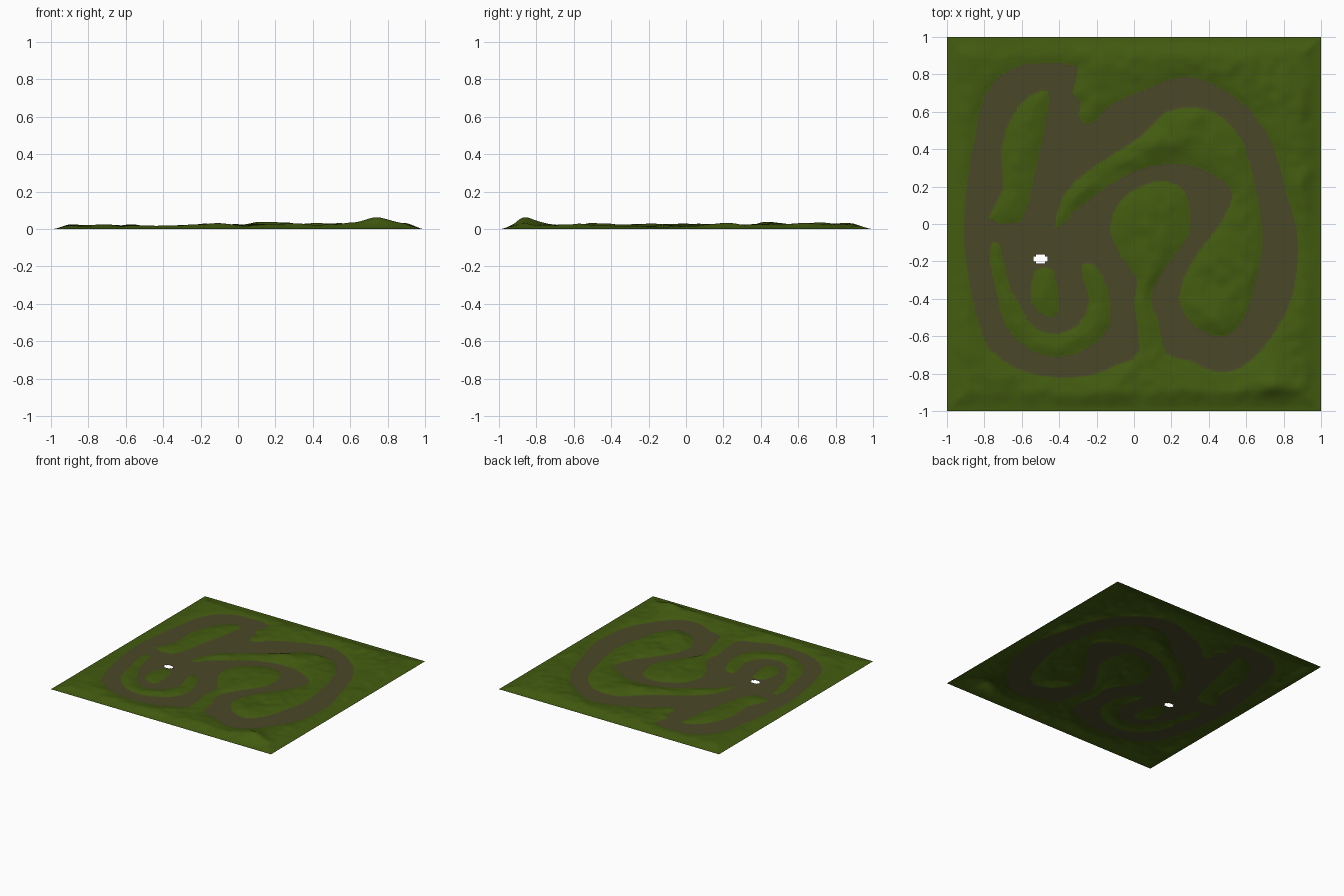
import bpy, bmesh, math
from mathutils import Vector, noise

if "Cube" in bpy.data.objects:
    bpy.data.objects.remove(bpy.data.objects["Cube"])

# Outlines in hundredths of a unit: x, y pairs
ROAD_OUTER = [-66,83, -50,86, -30,84, -33,70, -28,65, -30,58, -25,53, -19,57, -12,64, 6,72,
              27,79, 44,74, 62,61, 75,40, 81,18, 87,-3, 87,-25, 82,-46, 70,-65, 57,-77,
              43,-79, 30,-73, 17,-69, 13,-52, 9,-40, 13,-29, 23,-15, 30,-3, 28,16, 17,23,
              3,20, -8,11, -13,-3, -7,-17, 2,-30, 0,-42, 3,-68, -8,-75, -24,-81, -42,-82,
              -61,-78, -77,-67, -85,-46, -89,-24, -91,-3, -89,24, -85,45, -80,69]
ARC_ISLAND = [-42,-3, -38,15, -21,31, 3,46, 17,60, 35,62, 49,56, 59,42, 65,18, 69,-8,
              65,-30, 60,-48, 49,-60, 34,-56, 24,-41, 30,-22, 40,-8, 47,2, 53,16, 43,26,
              27,32, 9,31, -8,24, -21,15, -32,7]
WEST_ISLAND = [-46,71, -55,69, -65,58, -71,40, -70,18, -78,3, -61,1, -55,18, -50,40, -46,61]
HOOK_ISLAND = [-76,-10, -77,-20, -73,-38, -69,-54, -56,-67, -40,-71, -24,-66, -13,-54,
               -14,-35, -21,-22, -28,-22, -26,-33, -24,-43, -30,-54, -42,-59, -55,-54,
               -62,-41, -66,-35, -70,-19, -72,-11]
SMALL_ISLAND = [-53,-25, -43,-25, -40,-47, -48,-49, -55,-41]


def segments(flat):
    """Rounded closed outline as a list of segments."""
    p = [(flat[i] / 100, flat[i + 1] / 100) for i in range(0, len(flat), 2)]
    q = []
    for i, a in enumerate(p):  # one corner-cutting pass that keeps overall size
        b, z = p[(i + 1) % len(p)], p[i - 1]
        c = p[(i + 2) % len(p)]
        q.append(a)
        q.append(tuple((9 * (a[k] + b[k]) - z[k] - c[k]) / 16 for k in (0, 1)))
    return [(*q[i], *q[(i + 1) % len(q)]) for i in range(len(q))]


OUTLINES = [segments(f) for f in (ROAD_OUTER, ARC_ISLAND, WEST_ISLAND, HOOK_ISLAND, SMALL_ISLAND)]
ALL = [s for o in OUTLINES for s in o]


def grass_distance(x, y):
    """Distance to road edge, positive on grass, negative on road; plus nearest point."""
    best, near, inside = 9.0, (x, y), False
    for x1, y1, x2, y2 in ALL:
        if (y1 > y) != (y2 > y) and x < x1 + (y - y1) * (x2 - x1) / (y2 - y1):
            inside = not inside
        dx, dy = x2 - x1, y2 - y1
        t = ((x - x1) * dx + (y - y1) * dy) / (dx * dx + dy * dy + 1e-12)
        t = 0.0 if t < 0 else 1.0 if t > 1 else t
        px, py = x1 + t * dx, y1 + t * dy
        d = (x - px) ** 2 + (y - py) ** 2
        if d < best:
            best, near = d, (px, py)
    d = math.sqrt(best)
    return (-d if inside else d), near


def height(x, y, d):
    """Low road bed, rolling grass banks, tapering to zero at the border."""
    border = 1 - max(abs(x), abs(y))
    z = 0.008
    if d > 0:
        n = noise.noise(Vector((x * 5, y * 5, 3.1)))
        fine = noise.noise(Vector((x * 14, y * 14, 7.7)))
        bank = 0.024 * (1 - math.exp(-d / 0.05))
        z += bank * (0.8 + 0.6 * n + 0.35 * fine) * (0.85 + 0.2 * x)
        z += 0.026 * math.exp(-((x - 0.75) / 0.14) ** 2 - ((y + 0.86) / 0.06) ** 2)
        z += 0.012 * math.exp(-((x - 0.15) / 0.15) ** 2 - ((y - 0.43) / 0.06) ** 2)
    fade = min(1, border / 0.12)
    return max(0.0, z * fade * fade * (3 - 2 * fade))


def material(name, rgb):
    m = bpy.data.materials.new(name)
    m.diffuse_color = (*rgb, 1)
    m.use_nodes = True
    m.node_tree.nodes["Principled BSDF"].inputs["Base Color"].default_value = m.diffuse_color
    return m


# Terrain sheet: vertices near a road edge are snapped onto it for clean outlines
N = 160
STEP = 2 / N
bm = bmesh.new()
bmesh.ops.create_grid(bm, x_segments=N, y_segments=N, size=1)
dist = {}
for v in bm.verts:
    x, y = v.co.x, v.co.y
    d, near = grass_distance(x, y)
    if abs(d) < STEP * 0.5:
        x, y = near
        d = 0.0
    dist[v] = d
    v.co = (x, y, height(x, y, d))

# Grass or road by which side of the outline each face lies on
for f in bm.faces:
    f.smooth = True
    f.material_index = 0 if sum(dist[v] for v in f.verts) > 0 else 1

# Small opening in the road
hole = [f for f in bm.faces
        if ((f.calc_center_median().x + 0.50) / 0.034) ** 2
        + ((f.calc_center_median().y + 0.188) / 0.024) ** 2 < 1]
bmesh.ops.delete(bm, geom=hole, context='FACES')

mesh = bpy.data.meshes.new("track_terrain")
bm.to_mesh(mesh)
bm.free()
terrain = bpy.data.objects.new("track_terrain", mesh)
bpy.context.collection.objects.link(terrain)
mesh.materials.append(material("grass green", (0.055, 0.105, 0.005)))
mesh.materials.append(material("dirt road", (0.068, 0.064, 0.021)))
